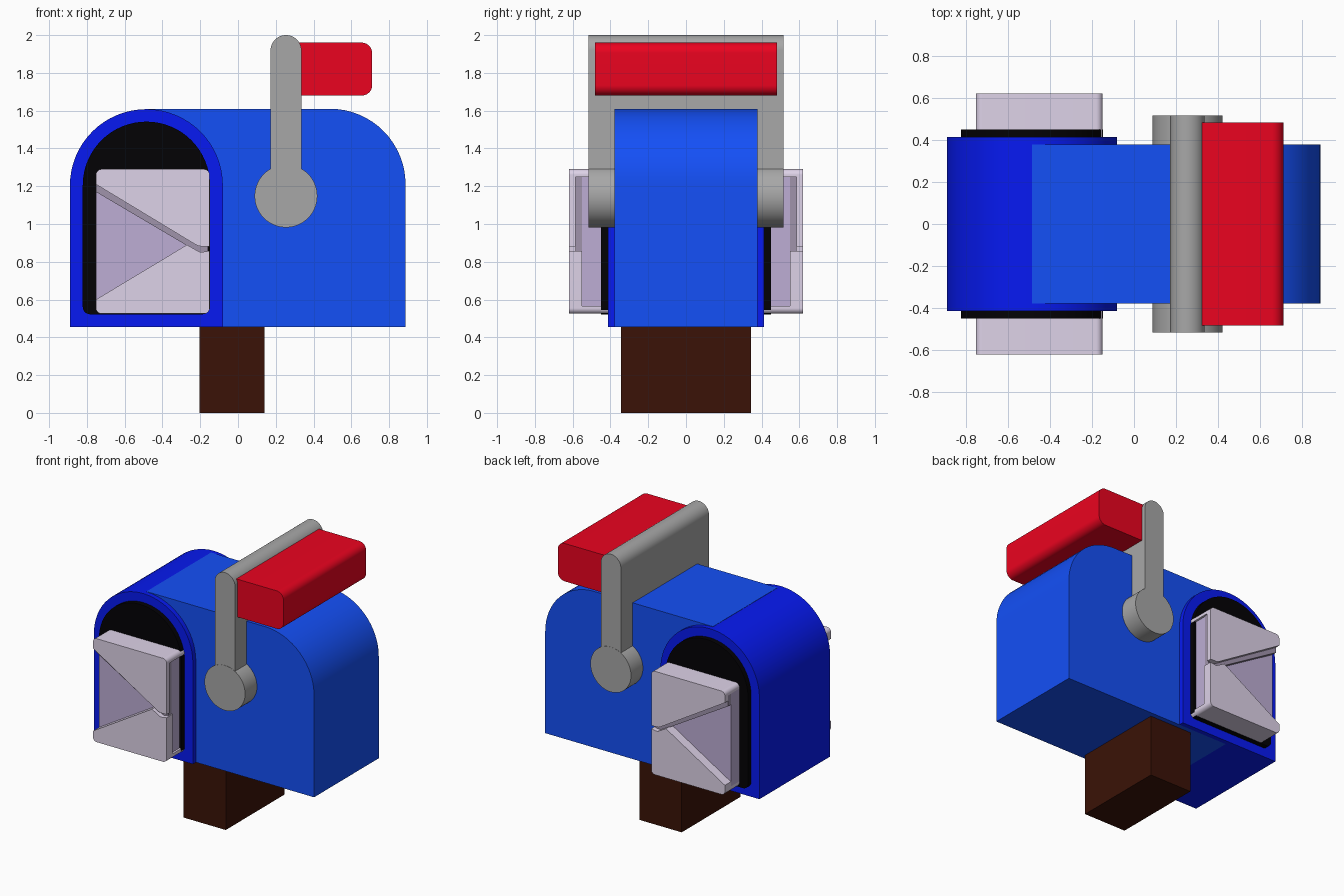
import bpy, bmesh, math
from mathutils import Vector

cube = bpy.data.objects.get("Cube")
if cube:
    bpy.data.objects.remove(cube, do_unlink=True)


def material(name, rgb):
    mat = bpy.data.materials.new(name)
    mat.use_nodes = True
    mat.diffuse_color = (*rgb, 1)
    bsdf = mat.node_tree.nodes["Principled BSDF"]
    bsdf.inputs["Base Color"].default_value = (*rgb, 1)
    bsdf.inputs["Roughness"].default_value = 0.6
    return mat


def fillet(corners, steps=16):
    """Turn (x, z, radius) corners into an outline with rounded corners."""
    points = []
    for i, (x, z, r) in enumerate(corners):
        p = Vector((x, z))
        if not r:
            points.append(p)
            continue
        u = (Vector(corners[i - 1][:2]) - p).normalized()
        v = (Vector(corners[(i + 1) % len(corners)][:2]) - p).normalized()
        half = u.angle(v) / 2
        centre = p + (u + v).normalized() * r / math.sin(half)
        start = (p + u * r / math.tan(half) - centre).normalized()
        end = (p + v * r / math.tan(half) - centre).normalized()
        for k in range(steps + 1):
            q = centre + start.slerp(end, k / steps).normalized() * r
            if not points or (q - points[-1]).length > 1e-4:
                points.append(q)
    if (points[0] - points[-1]).length < 1e-4:
        points.pop()
    return points


def box(x0, x1, z0, z1, bl=0, br=0, tr=0, tl=0):
    return [(x0, z0, bl), (x1, z0, br), (x1, z1, tr), (x0, z1, tl)]


def prism(name, corners, spans, mat):
    """Extrude an x-z outline along y over each (start, end) span."""
    bm = bmesh.new()
    outline = fillet(corners)
    for y0, y1 in spans:
        face = bm.faces.new([bm.verts.new((p.x, y0, p.y)) for p in outline])
        ext = bmesh.ops.extrude_face_region(bm, geom=[face], use_keep_orig=True)
        moved = [g for g in ext["geom"] if isinstance(g, bmesh.types.BMVert)]
        bmesh.ops.translate(bm, verts=moved, vec=(0, y1 - y0, 0))
    bmesh.ops.recalc_face_normals(bm, faces=bm.faces)
    mesh = bpy.data.meshes.new(name)
    bm.to_mesh(mesh)
    bm.free()
    mesh.materials.append(mat)
    obj = bpy.data.objects.new(name, mesh)
    bpy.context.collection.objects.link(obj)
    bpy.ops.object.select_all(action="DESELECT")
    obj.select_set(True)
    bpy.context.view_layer.objects.active = obj
    bpy.ops.object.shade_smooth_by_angle(angle=math.radians(30))


def through(y):
    return [(-y, y)]


def both_sides(y0, y1):
    return [(-y1, -y0), (y0, y1)]


blue = material("box_blue", (0.007, 0.079, 0.93))
deep_blue = material("arch_blue", (0.002, 0.010, 0.89))
black = material("opening_black", (0.001, 0.0005, 0.0015))
brown = material("post_brown", (0.043, 0.006, 0.002))
grey = material("arm_grey", (0.39, 0.39, 0.39))
red = material("flag_red", (0.83, 0.001, 0.014))
paper = material("paper_light", (0.73, 0.65, 0.81))
lilac = material("paper_lilac", (0.51, 0.42, 0.66))
shade = material("paper_shade", (0.35, 0.295, 0.41))

# Post and box body
prism("post", box(-0.205, 0.14, 0, 0.46), through(0.343), brown)
prism("box_body", box(-0.485, 0.887, 0.455, 1.61, tr=0.4), through(0.378), blue)

# Arched door end with its dark opening
prism("arch", box(-0.89, -0.08, 0.455, 1.608, tr=0.405, tl=0.405), through(0.413), deep_blue)
prism("opening", box(-0.822, -0.148, 0.522, 1.542, 0.04, 0.04, 0.337, 0.337),
      through(0.45), black)

# Flag arm: bar, pivot disc and flag
prism("flag_arm", box(0.172, 0.336, 1.1, 2.0, tr=0.082, tl=0.082), through(0.515), grey)
prism("pivot", box(0.088, 0.42, 0.982, 1.314, *[0.166] * 4), through(0.517), grey)
prism("flag", box(0.30, 0.71, 1.68, 1.96, br=0.055, tr=0.055), through(0.483), red)

# Envelope: core, top and bottom edges, then the folded layers on each face
left, right, low, high, r = -0.752, -0.15, 0.525, 1.29, 0.03
prism("envelope_core", box(left, right - 0.015, low + 0.04, high - 0.04), through(0.55), lilac)
prism("envelope_top", box(left, right, high - 0.04, high, tr=r, tl=r), through(0.585), paper)
prism("envelope_bottom", box(left, right, low, low + 0.04, r, r), through(0.55), paper)

prism("flap_shade",
      [(left, high - 0.04, 0), (left, 1.17, 0), (-0.21, 0.85, 0.06),
       (right - 0.01, 0.85, 0), (right - 0.01, high - 0.04, 0)],
      both_sides(0.55, 0.585), shade)
prism("upper_flap",
      [(left, high, r), (left, 1.21, 0), (-0.21, 0.882, 0.06),
       (right, 0.882, 0), (right, high, r)],
      both_sides(0.585, 0.62), paper)
prism("lower_flap",
      [(left, low, r), (right, low, r), (right, 0.858, 0), (-0.2, 0.85, 0.03),
       (-0.27, 0.89, 0), (left, 0.60, 0)],
      both_sides(0.55, 0.62), paper)
